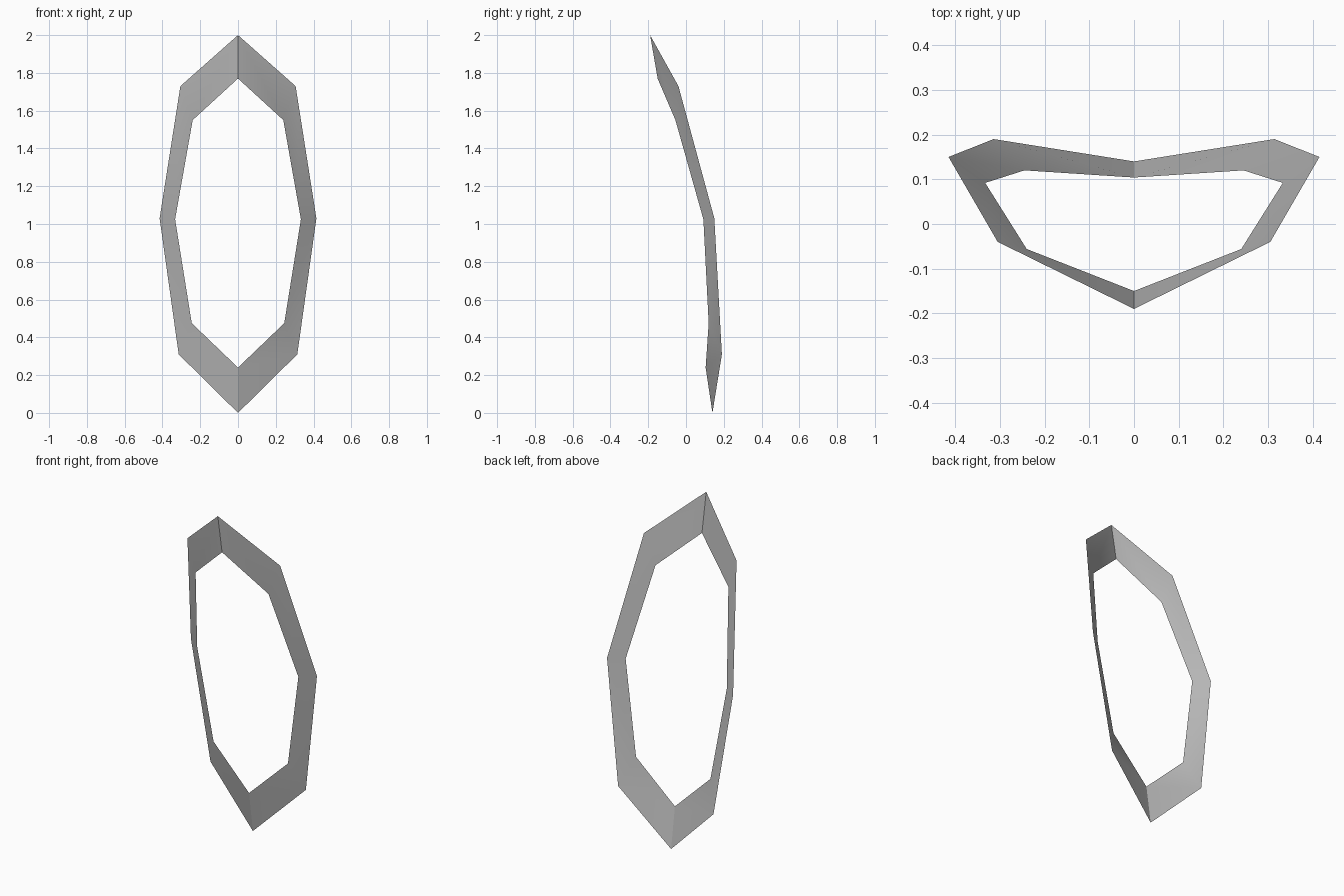
import bpy, bmesh, math

if "Cube" in bpy.data.objects:
    bpy.data.objects.remove(bpy.data.objects["Cube"])

# Right half of the ring, top to bottom: outer edge and inner edge
OUTER = [(0, -.19, 2), (.305, -.04, 1.73), (.415, .15, 1.03), (.314, .19, .31), (0, .14, 0)]
INNER = [(0, -.15, 1.77), (.24, -.056, 1.55), (.333, .092, 1.025), (.245, .12, .475), (0, .104, .24)]

grey = bpy.data.materials.new("grey")
grey.diffuse_color = (0.5, 0.5, 0.5, 1)
grey.use_nodes = True
grey.node_tree.nodes["Principled BSDF"].inputs["Base Color"].default_value = grey.diffuse_color

# Thin bent sheet strip, mirrored into a full ring
bm = bmesh.new()
outer = [bm.verts.new(p) for p in OUTER]
inner = [bm.verts.new(p) for p in INNER]
for i in range(len(outer) - 1):
    bm.faces.new((outer[i], inner[i], inner[i + 1], outer[i + 1]))
mesh = bpy.data.meshes.new("ring_frame")
bm.to_mesh(mesh)
bm.free()
mesh.materials.append(grey)
ring = bpy.data.objects.new("ring_frame", mesh)
bpy.context.collection.objects.link(ring)
bpy.context.view_layer.objects.active = ring
ring.select_set(True)

mirror = ring.modifiers.new("mirror", 'MIRROR')
mirror.use_clip = True
bpy.ops.object.modifier_apply(modifier=mirror.name)

# Smooth shading, keeping the ridge at the top sharp
bpy.ops.object.shade_smooth_by_angle(angle=math.radians(30))
